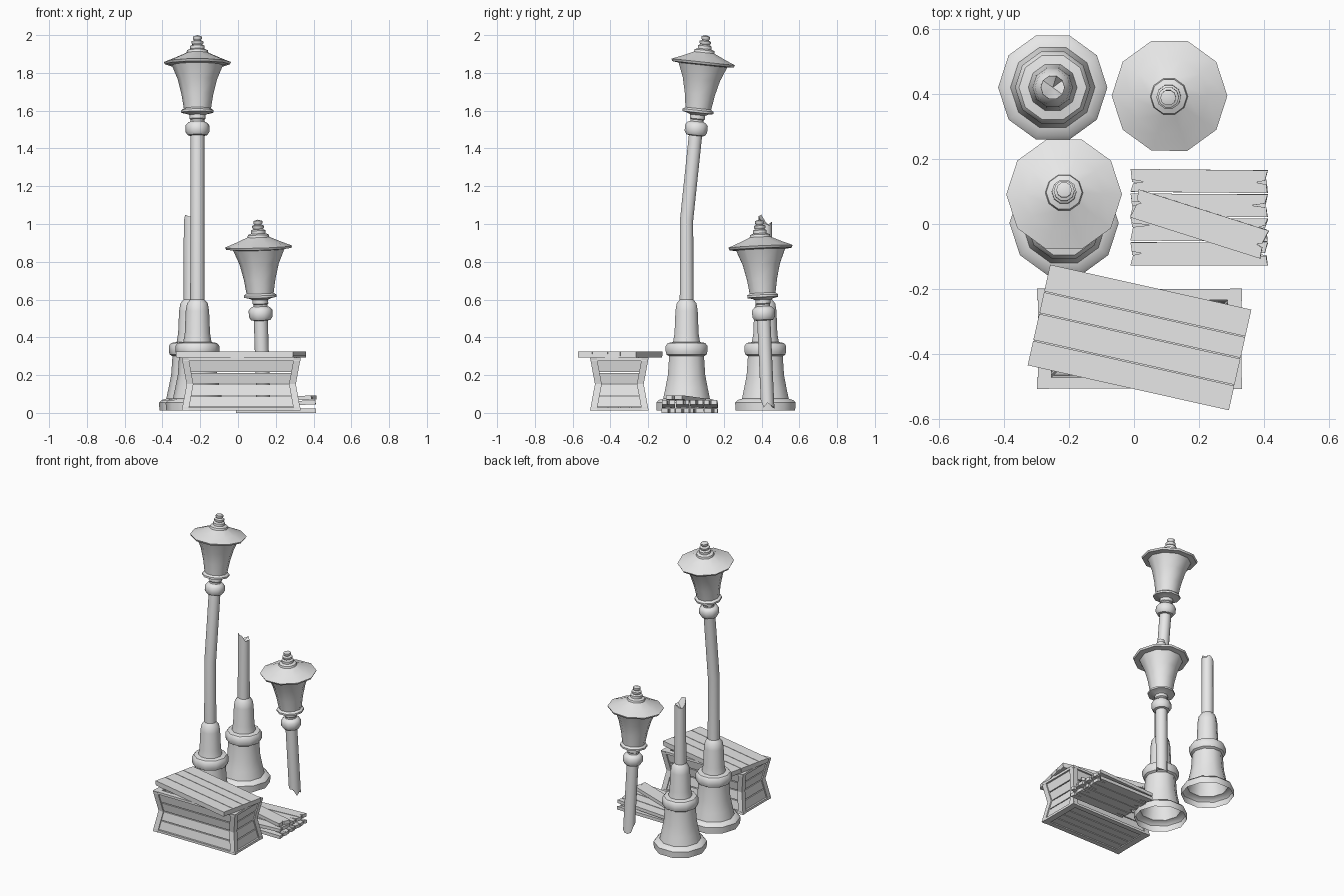
import bpy, bmesh, math, random
from mathutils import Matrix, Vector

random.seed(4)
if "Cube" in bpy.data.objects:
    bpy.data.objects.remove(bpy.data.objects["Cube"])

grey = bpy.data.materials.new("plain grey")
grey.use_nodes = True
grey.diffuse_color = (0.8, 0.8, 0.8, 1)
grey.node_tree.nodes["Principled BSDF"].inputs["Base Color"].default_value = (0.8, 0.8, 0.8, 1)


def finish(name, bm, smooth=False):
    bmesh.ops.recalc_face_normals(bm, faces=bm.faces)
    if smooth:
        for f in bm.faces:
            f.smooth = True
        for e in bm.edges:
            e.smooth = e.calc_face_angle(0) < math.radians(42)
    mesh = bpy.data.meshes.new(name)
    bm.to_mesh(mesh)
    bm.free()
    mesh.materials.append(grey)
    ob = bpy.data.objects.new(name, mesh)
    bpy.context.collection.objects.link(ob)
    return ob


def lathe(name, profile, place, ragged=None, sides=10):
    """Spin (radius, height) pairs; the ring numbered ragged gets a torn edge."""
    bm = bmesh.new()
    rings = []
    for i, (r, z) in enumerate(profile):
        if r == 0:
            rings.append([bm.verts.new(place(Vector((0, 0, z))))] * sides)
            continue
        ring = []
        for k in range(sides):
            a = math.tau * k / sides
            dz = random.uniform(-0.035, 0.035) if i == ragged else 0
            ring.append(bm.verts.new(place(Vector((r * math.cos(a), r * math.sin(a), z + dz)))))
        rings.append(ring)
    for a, b in zip(rings, rings[1:]):
        for k in range(sides):
            n = (k + 1) % sides
            loop = list(dict.fromkeys((a[k], a[n], b[n], b[k])))
            bm.faces.new(loop)
    return finish(name, bm, True)


def hexa(bm, low, high):
    """Six-sided block between two rectangles (x0, x1, y0, y1, z)."""
    v = [bm.verts.new((x, y, r[4])) for r in (low, high)
         for x, y in ((r[0], r[2]), (r[1], r[2]), (r[1], r[3]), (r[0], r[3]))]
    for f in ((3, 2, 1, 0), (4, 5, 6, 7), (0, 1, 5, 4), (1, 2, 6, 5), (2, 3, 7, 6), (3, 0, 4, 7)):
        bm.faces.new([v[i] for i in f])


def block(bm, x0, x1, y0, y1, z0, z1):
    hexa(bm, (x0, x1, y0, y1, z0), (x0, x1, y0, y1, z1))


def plank(name, length, width, thick, matrix, crack=0.08):
    """Board with chipped, split ends."""
    outline = []
    for s in (1, -1):
        split = random.uniform(-0.2, 0.2) * width
        depth = random.uniform(0.3, 1) * crack
        end = ((0, -width / 2), (0.004, split - 0.006), (depth, split),
               (0.008, split + 0.006), (0, width / 2))
        outline += [(s * (length / 2 - d), s * y) for d, y in end]
    bm = bmesh.new()
    face = bm.faces.new([bm.verts.new((x, y, 0)) for x, y in outline])
    new = bmesh.ops.extrude_face_region(bm, geom=[face])["geom"]
    bmesh.ops.translate(bm, vec=(0, 0, thick), verts=[v for v in new if isinstance(v, bmesh.types.BMVert)])
    bm.transform(matrix)
    return finish(name, bm)


# Lamp profiles
base = [(0.166, 0.012), (0.168, 0.055), (0.155, 0.068), (0.13, 0.075), (0.118, 0.13),
        (0.104, 0.2), (0.097, 0.3), (0.111, 0.308), (0.116, 0.325), (0.116, 0.355),
        (0.104, 0.37), (0.075, 0.375), (0.067, 0.42), (0.062, 0.54), (0.055, 0.58),
        (0.038, 0.6)]
head = [(0.037, 1.47), (0.052, 1.473), (0.063, 1.49), (0.063, 1.525), (0.05, 1.54),
        (0.037, 1.545), (0.037, 1.555), (0.042, 1.56), (0.042, 1.58), (0.06, 1.588),
        (0.086, 1.593), (0.086, 1.605), (0.072, 1.615), (0.084, 1.69), (0.104, 1.77),
        (0.136, 1.846), (0.172, 1.85), (0.178, 1.862), (0.12, 1.885), (0.058, 1.912),
        (0.055, 1.925), (0.038, 1.932), (0.038, 1.948), (0.026, 1.955), (0.032, 1.962),
        (0.032, 1.972), (0.018, 1.978), (0.024, 1.985), (0.024, 1.998), (0, 2.005)]

# Tall lamp, bent backwards part way up
tall = Vector((-0.215, 0.003, 0))
pivot = Matrix.Translation((0, 0, 1.02))
lean = pivot @ Matrix.Rotation(math.radians(-6), 4, 'X') @ pivot.inverted()


def tall_place(p):
    return tall + (lean @ p if p.z > 1.02 else p)


lathe("tall_lamp_base", base, tall_place)
lathe("tall_lamp_post", [(0.038, 0.6), (0.037, 1.02), (0.037, 1.47)], tall_place)
lathe("tall_lamp_head", head, tall_place)

# Broken lamp: stump with its base, and the snapped-off upper part
stump = Vector((-0.25, 0.42, 0))
lathe("stump_base", base, lambda p: stump + p)
lathe("stump_post", [(0.038, 0.6), (0.037, 1.02), (0, 0.985)], lambda p: stump + p, ragged=1)

axis = Vector((-0.03, -0.045, 1))
tilt = Vector((0, 0, 1)).rotation_difference(axis).to_matrix().to_4x4()
snapped = Matrix.Translation((0.105, 0.388, 1.023)) @ tilt @ Matrix.Translation((0, 0, -2.005))
lathe("snapped_lamp_post", [(0, 1.06), (0.037, 1.03), (0.037, 1.47)], lambda p: snapped @ p, ragged=1)
lathe("snapped_lamp_head", head, lambda p: snapped @ p)

# Crate, pinched at half height
hx, hy, z0, z1 = 0.315, 0.155, 0.012, 0.292
crate_at = Matrix.Translation((0.017, -0.353, 0))


def pinch(z):
    return 0.026 * (1 - abs(2 * (z - z0) / (z1 - z0) - 1))


posts, boards, frame = bmesh.new(), bmesh.new(), bmesh.new()
mid = (z0 + z1) / 2
for sx in (1, -1):
    for sy in (1, -1):
        rects = []
        for z in (z0, mid, z1):
            x, y, w = hx - pinch(z), hy - pinch(z), 0.036
            xs, ys = sorted((sx * x, sx * (x - w))), sorted((sy * y, sy * (y - w)))
            rects.append((*xs, *ys, z))
        hexa(posts, rects[0], rects[1])
        hexa(posts, rects[1], rects[2])

rows = 4
step = (z1 - z0 - 0.03) / rows
for i in range(rows):
    low = z0 + 0.015 + i * step + 0.003
    high = low + step - 0.006
    for s in (1, -1):
        ends, sides = [], []
        for z in (low, high):
            x, y = hx - pinch(z) - 0.008, hy - pinch(z) - 0.008
            sides.append((-x + 0.02, x - 0.02, *sorted((s * y, s * (y - 0.02))), z))
            ends.append((*sorted((s * x, s * (x - 0.02))), -y + 0.02, y - 0.02, z))
        hexa(boards, *sides)
        hexa(boards, *ends)

# Rims round the open top and the bottom, with floor slats
for a, b in ((z0, z0 + 0.016), (z1 - 0.016, z1)):
    for s in (1, -1):
        block(frame, -hx + 0.01, hx - 0.01, *sorted((s * (hy - 0.002), s * (hy - 0.036))), a, b)
        block(frame, *sorted((s * (hx - 0.002), s * (hx - 0.045))), -hy + 0.01, hy - 0.01, a, b)
for i in range(4):
    y = -0.12 + i * 0.06
    block(boards, -0.28, 0.28, y + 0.003, y + 0.057, z0 + 0.006, z0 + 0.026)
for name, bm in (("crate_corner_posts", posts), ("crate_boards", boards), ("crate_rims", frame)):
    bm.transform(crate_at)
    finish(name, bm)

# Lid lying askew on the crate
lid = bmesh.new()
cuts = (-0.16, -0.08, 0.005, 0.073, 0.16)
for a, b in zip(cuts, cuts[1:]):
    block(lid, -0.317, 0.317, a + 0.0015, b - 0.0015, 0.3, 0.325)
block(lid, -0.315, 0.315, -0.158, 0.158, 0.293, 0.312)
lid.transform(Matrix.Translation((0.017, -0.349, 0)) @ Matrix.Rotation(math.radians(-12.6), 4, 'Z'))
finish("crate_lid", lid)

# Pile of split planks, fanning open to one side
for layer, (height, slope) in enumerate(((0.0, 0), (0.027, 2.5))):
    hinge = Matrix.Translation((-0.01, 0.02, height)) @ Matrix.Rotation(math.radians(-slope), 4, 'Y')
    for i in range(4):
        y = -0.112 + i * 0.0747
        turn = Matrix.Rotation(math.radians(random.uniform(-1, 1)), 4, 'Z')
        plank(f"pile_plank_{layer + 1}_{i + 1}", 0.422, 0.07, 0.022,
              hinge @ Matrix.Translation((0.211, y, 0)) @ turn)
slant = (Matrix.Translation((0.202, 0, 0.062)) @ Matrix.Rotation(math.radians(-2.5), 4, 'Y')
         @ Matrix.Rotation(math.radians(-17.6), 4, 'Z'))
plank("pile_slanted_plank", 0.42, 0.09, 0.022, slant, 0.03)
